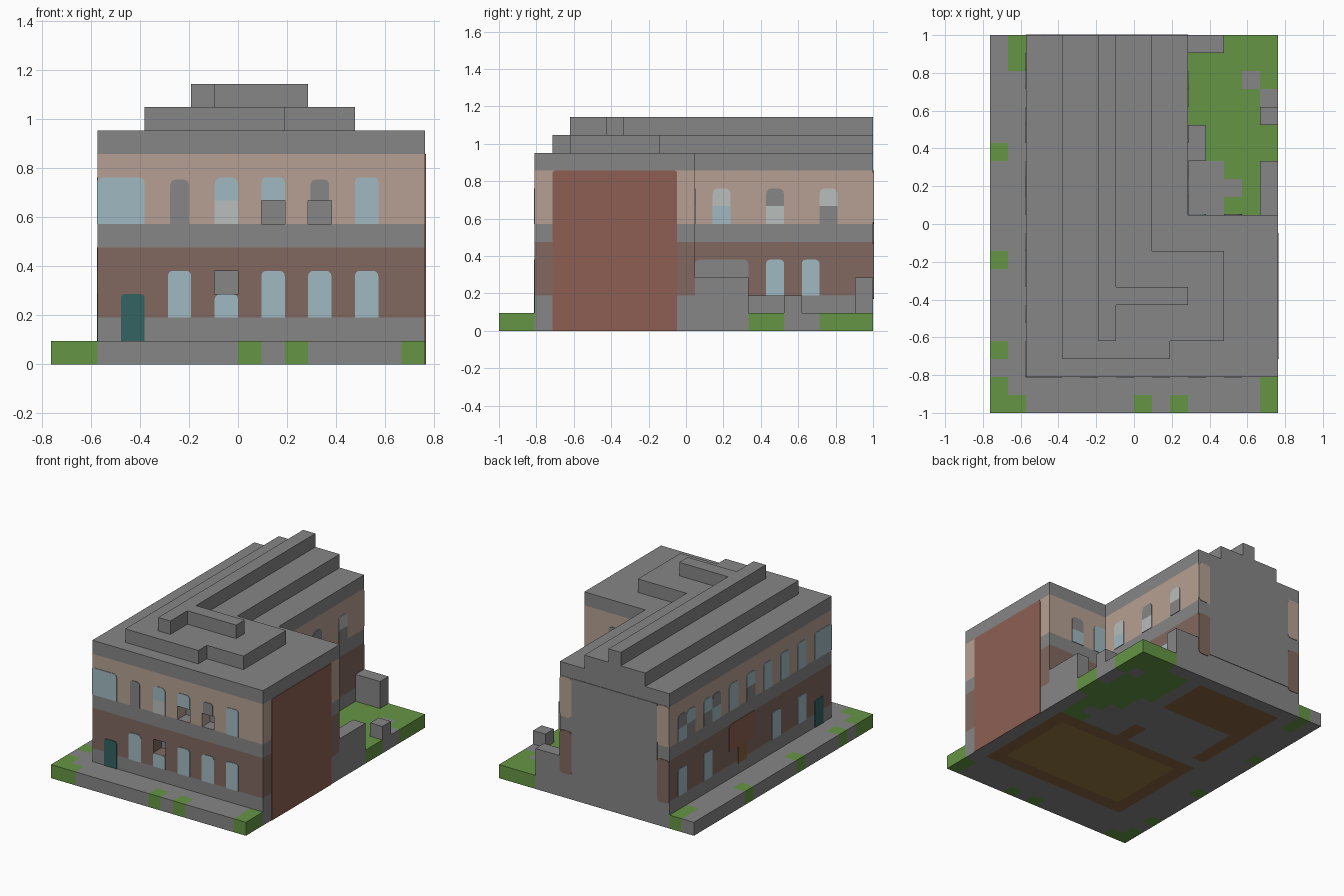
import bpy, bmesh, math
from mathutils import Vector

if "Cube" in bpy.data.objects:
    bpy.data.objects.remove(bpy.data.objects["Cube"])

U = 2 / 21            # one building module
T = 0.004             # thickness of painted plates


def material(name, r, g, b):
    def lin(c):
        c /= 255
        return c / 12.92 if c <= 0.04045 else ((c + 0.055) / 1.055) ** 2.4
    m = bpy.data.materials.new(name)
    m.diffuse_color = (lin(r), lin(g), lin(b), 1)
    m.use_nodes = True
    m.node_tree.nodes["Principled BSDF"].inputs["Base Color"].default_value = m.diffuse_color
    return m


STONE = material("grey stone", 134, 134, 134)
GRASS = material("grass green", 101, 149, 68)
PINK = material("pale pink plaster", 182, 160, 147)
BROWN = material("brown brick", 129, 104, 96)
GLASS = material("light blue glass", 160, 186, 193)
TEAL = material("teal door", 52, 98, 98)
BRICK = material("red brick", 141, 95, 83)
PALE = material("pale blind", 184, 189, 187)
WOOD = material("wood", 135, 98, 60)
TAN = material("tan floor", 147, 120, 65)


def pos(x, y, z):
    """Module coordinates to world."""
    return Vector(((x - 8) * U, (y - 10.5) * U, z * U))


def finish(name, bm, *mats):
    bmesh.ops.recalc_face_normals(bm, faces=bm.faces)
    me = bpy.data.meshes.new(name)
    bm.to_mesh(me)
    bm.free()
    for m in mats:
        me.materials.append(m)
    ob = bpy.data.objects.new(name, me)
    bpy.context.collection.objects.link(ob)
    return ob


def sweep(name, points, offset, mat):
    """Extrude a flat outline along an offset."""
    bm = bmesh.new()
    f = bm.faces.new([bm.verts.new(p) for p in points])
    r = bmesh.ops.extrude_face_region(bm, geom=[f], use_keep_orig=True)
    bmesh.ops.translate(bm, vec=offset,
                        verts=[v for v in r["geom"] if isinstance(v, bmesh.types.BMVert)])
    return finish(name, bm, mat)


def prism(name, outline, z0, z1, mat):
    return sweep(name, [pos(x, y, z0) for x, y in outline], Vector((0, 0, (z1 - z0) * U)), mat)


def box(name, x0, x1, y0, y1, z0, z1, mat):
    return prism(name, [(x0, y0), (x1, y0), (x1, y1), (x0, y1)], z0, z1, mat)


# wall planes: (axis of the normal, module coordinate, outward sign)
FRONT, LEFT, BACK = (1, 2, -1), (0, 2, -1), (1, 21, 1)
WING, REAR, SIDE = (0, 11, 1), (1, 11, 1), (0, 16, 1)


def panel(name, wall, a0, a1, z0, z1, mat, top=0.0, bottom=0.0):
    """Thin plate on a wall, with rounded corners where a radius is given."""
    axis, plane, sign = wall
    pts = []
    for cx, cz, r, start in ((a1, z1, top, 0), (a0, z1, top, 90),
                             (a0, z0, bottom, 180), (a1, z0, bottom, 270)):
        ox = cx - r if cx == a1 else cx + r
        oz = cz - r if cz == z1 else cz + r
        for k in range(4 if r else 1):
            t = math.radians(start + 30 * k)
            pts.append((ox + r * math.cos(t), oz + r * math.sin(t)) if r else (cx, cz))
    pts = [pos(plane, a, z) if axis == 0 else pos(a, plane, z) for a, z in pts]
    off = Vector((0, 0, 0))
    off[axis] = sign * T
    return sweep(name, pts, off, mat)


# ground slab, painted cell by cell
LAWN = [(0, 1, 0, 2), (1, 2, 0, 1), (8, 9, 0, 1), (10, 11, 0, 1), (15, 16, 0, 2),
        (0, 1, 3, 4), (0, 1, 8, 9), (0, 1, 14, 15), (1, 2, 19, 21), (11, 16, 11, 21)]
PAVING = [(11, 13, 11, 14), (13, 14, 12, 13), (15, 16, 11, 14), (11, 12, 14, 16),
          (15, 16, 16, 18), (14, 15, 18, 19), (11, 13, 20, 21)]
TAN_FLOOR = [(4, 14, 4, 10)]
WOOD_FLOOR = [(3, 15, 3, 11), (3, 10, 16, 20), (3, 4, 12, 16), (9, 10, 11, 13)]


def inside(x, y, rects):
    return any(a < x < b and c < y < d for a, b, c, d in rects)


bm = bmesh.new()
bmesh.ops.create_grid(bm, x_segments=16, y_segments=21, size=1)
for v in bm.verts:
    v.co = Vector((v.co.x * 8 * U, v.co.y * 10.5 * U, 0))
r = bmesh.ops.extrude_face_region(bm, geom=bm.faces[:], use_keep_orig=True)
bmesh.ops.translate(bm, vec=(0, 0, U), verts=[v for v in r["geom"] if isinstance(v, bmesh.types.BMVert)])
bmesh.ops.recalc_face_normals(bm, faces=bm.faces)
for f in bm.faces:
    c = f.calc_center_median() - f.normal * U * 0.5
    x, y = c.x / U + 8, c.y / U + 10.5
    if inside(x, y, LAWN) and not inside(x, y, PAVING):
        f.material_index = 1
    elif f.normal.z < -0.5 and inside(x, y, TAN_FLOOR):
        f.material_index = 3
    elif f.normal.z < -0.5 and inside(x, y, WOOD_FLOOR):
        f.material_index = 2
finish("ground_slab", bm, STONE, GRASS, WOOD, TAN)

# L-shaped walls in horizontal bands
PLAN = [(2, 2), (16, 2), (16, 11), (11, 11), (11, 21), (2, 21)]
bands = {}
for name, z0, z1, mat in (("plinth", 1, 2, STONE), ("ground_floor_wall", 2, 5, BROWN),
                          ("floor_band", 5, 6, STONE), ("upper_floor_wall", 6, 9, PINK),
                          ("cornice", 9, 10, STONE)):
    bands[name] = prism(name, PLAN, z0, z1, mat)

# stepped roof
prism("roof_lower_step", [(4, 3), (10, 3), (10, 4), (13, 4), (13, 9), (9, 9), (9, 21), (4, 21)],
      10, 11, STONE)
prism("roof_ridge", [(6, 4), (7, 4), (7, 6), (11, 6), (11, 7), (7, 7), (7, 21), (6, 21)],
      11, 12, STONE)

# open window recesses in the front
for band, x, z0, z1 in (("ground_floor_wall", 7, 3, 4), ("upper_floor_wall", 9, 5.9, 7),
                        ("upper_floor_wall", 11, 5.9, 7)):
    cutter = box("recess_cutter", x, x + 1, 1.5, 3, z0, z1, bands[band].data.materials[0])
    ob = bands[band]
    mod = ob.modifiers.new("recess", "BOOLEAN")
    mod.operation, mod.object, mod.solver = "DIFFERENCE", cutter, "EXACT"
    bpy.context.view_layer.objects.active = ob
    bpy.ops.object.modifier_apply(modifier=mod.name)
    bpy.data.objects.remove(cutter)
    panel("recess_back", (1, 3, -1), x, x + 1, max(z0, 6) if z0 > 5 else z0, z1, STONE)

# courtyard walls and blocks
box("courtyard_wall", 15, 16, 11, 14, 1, 3, STONE)
box("courtyard_step", 11, 12, 14, 16, 1, 2, STONE)
box("courtyard_post", 15, 16, 16, 17, 1, 2, STONE)
box("courtyard_back_block", 11, 13, 20, 21, 1, 3, STONE)

# large wall coverings
panel("red_brick_side", SIDE, 3, 10, 0, 9, BRICK, 0.15)
panel("grey_back_wall", BACK, 3, 10, 2, 9, STONE)
for a in (2, 10):
    for z0, z1 in ((1.8, 5), (6, 9)):
        mat = BROWN if z0 < 5 else PINK
        panel("back_wall_edge", BACK, a, a + 1, z0, z1, mat, 0.25, 0.25)
panel("wing_grey_patch", WING, 11, 14, 2, 4, STONE, 0.25)
panel("left_red_patch", LEFT, 11, 14, 3, 5, BRICK, 0.2)

# windows with one colour: wall, start, width, bottom, top, colour
R = 0.22
for wall, a, w, z0, z1, mat in (
        (FRONT, 2, 2, 6, 8, GLASS), (FRONT, 5.1, 0.8, 6, 7.9, STONE), (FRONT, 13, 1, 6, 8, GLASS),
        (FRONT, 9, 1, 7, 8, GLASS), (FRONT, 11.1, 0.8, 7, 7.9, STONE),
        (FRONT, 5, 1, 2, 4, GLASS), (FRONT, 7, 1, 2, 3, GLASS), (FRONT, 9, 1, 2, 4, GLASS),
        (FRONT, 11, 1, 2, 4, GLASS), (FRONT, 13, 1, 2, 4, GLASS),
        (WING, 15, 1, 2, 4, GLASS), (WING, 17, 1, 2, 4, GLASS),
        (LEFT, 2, 2, 6, 8, GLASS), (LEFT, 5, 1, 6, 8, GLASS), (LEFT, 7, 1, 6, 8, GLASS),
        (LEFT, 9, 1, 6, 8, GLASS), (LEFT, 13, 1, 6, 8, GLASS),
        (LEFT, 5, 1, 2, 4, GLASS), (LEFT, 8, 1, 2, 4, GLASS),
        (LEFT, 16, 1, 2, 4, GLASS), (LEFT, 19, 1, 2, 4, GLASS),
        (REAR, 11, 1, 6, 8, GLASS)):
    panel("window", wall, a, a + w, z0, z1, mat, R)

# windows with a half-lowered blind: wall, start, lower colour, upper colour
for wall, a, low, high in ((FRONT, 7, PALE, GLASS), (WING, 12, GLASS, PALE), (WING, 15, PALE, STONE),
                           (WING, 18, STONE, PALE), (LEFT, 11, STONE, GLASS), (LEFT, 15, GLASS, STONE),
                           (LEFT, 16, STONE, GLASS), (LEFT, 18, STONE, GLASS), (LEFT, 19, GLASS, STONE),
                           (REAR, 13, GLASS, STONE)):
    panel("window_lower", wall, a, a + 1, 6, 7, low)
    panel("window_upper", wall, a, a + 1, 7, 8, high, 0.3)

# doors
panel("front_door", FRONT, 3, 4, 1, 3, TEAL, 0.15)
panel("left_door", LEFT, 3, 4, 1, 3, TEAL, 0.15)
panel("left_wooden_door", LEFT, 12, 13, 1.8, 3, WOOD)
